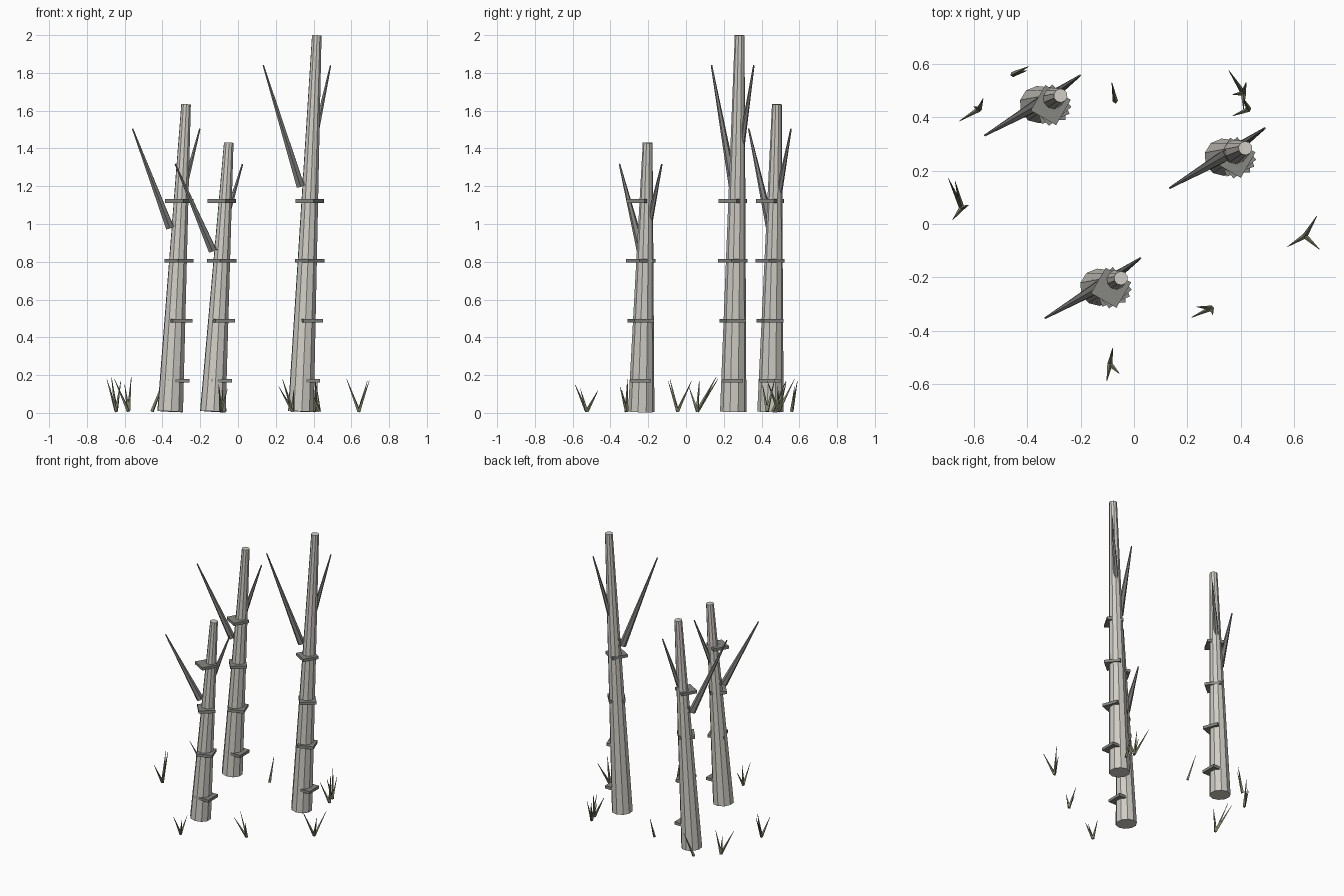
import bpy, bmesh, math
from mathutils import Vector, Matrix

if "Cube" in bpy.data.objects:
    bpy.data.objects.remove(bpy.data.objects["Cube"])


def material(name, rgb):
    m = bpy.data.materials.new(name)
    m.diffuse_color = (*rgb, 1)
    m.use_nodes = True
    m.node_tree.nodes["Principled BSDF"].inputs["Base Color"].default_value = m.diffuse_color
    return m


BARK = material("pale grey bark", (0.63, 0.61, 0.56))
BRANCH = material("dark grey branch", (0.22, 0.22, 0.21))
SHELF = material("grey shelf", (0.24, 0.24, 0.225))
GRASS = material("dull olive grass", (0.22, 0.24, 0.14))


def finish(name, bm, mat):
    me = bpy.data.meshes.new(name)
    bm.to_mesh(me)
    bm.free()
    me.materials.append(mat)
    ob = bpy.data.objects.new(name, me)
    bpy.context.collection.objects.link(ob)


def add_rod(bm, p, q, r1, r2, sides):
    """Tapered flat-sided rod from p to q."""
    p, q = Vector(p), Vector(q)
    d = q - p
    mat = Matrix.Translation((p + q) / 2) @ d.to_track_quat('Z', 'Y').to_matrix().to_4x4()
    bmesh.ops.create_cone(bm, cap_ends=True, segments=sides, radius1=r1,
                          radius2=r2, depth=d.length, matrix=mat)


def rod(name, p, q, r1, r2, sides, mat):
    bm = bmesh.new()
    add_rod(bm, p, q, r1, r2, sides)
    finish(name, bm, mat)


# Leaning dead trees: base x, base y, height
trees = [(0.331, 0.25, 2.0), (-0.361, 0.447, 1.635), (-0.135, -0.237, 1.432)]
for i, (x, y, h) in enumerate(trees, 1):
    rod(f"trunk_{i}", (x + 0.002, y, 0.007), (x + 0.086, y + 0.034, h - 0.001),
        0.070, 0.026, 10, BARK)
    # Pair of bare branches spreading from one fork
    for side, s, inset in (("left", -1, 0.0), ("right", 1, 0.022)):
        rod(f"branch_{side}_{i}", (x + inset, y + inset / 2, 0.60 * h),
            (x - 0.019 + s * 0.178, y - 0.003 + s * 0.112, 0.92 * h),
            0.024, 0.004, 6, BRANCH)
    # Thin square shelves, each turned a little further than the last
    for k in range(4):
        bm = bmesh.new()
        bmesh.ops.create_cube(bm, size=1, matrix=(
            Matrix.Translation((x + 0.049, y - 0.002, 0.170 + 0.3175 * k))
            @ Matrix.Rotation(math.radians(20 * k), 4, 'Z')
            @ Matrix.Diagonal((0.11, 0.11, 0.02, 1))))
        finish(f"shelf_{i}_{k + 1}", bm, SHELF)

# Grass tufts: base point, then blade tips
tufts = [
    ((-0.455, 0.56), [(-0.395, 0.59, 0.17), (-0.40, 0.575, 0.14)]),
    ((-0.58, 0.43), [(-0.655, 0.385, 0.18), (-0.565, 0.47, 0.19), (-0.60, 0.44, 0.15)]),
    ((-0.645, 0.06), [(-0.695, 0.17, 0.18), (-0.68, 0.015, 0.14),
                      (-0.62, 0.07, 0.17), (-0.67, 0.16, 0.19)]),
    ((-0.07, 0.46), [(-0.083, 0.53, 0.17), (-0.08, 0.51, 0.13)]),
    ((0.41, 0.49), [(0.355, 0.575, 0.18), (0.42, 0.53, 0.16),
                    (0.37, 0.485, 0.14), (0.41, 0.43, 0.17)]),
    ((0.43, 0.43), [(0.37, 0.405, 0.15), (0.41, 0.47, 0.18)]),
    ((0.64, -0.045), [(0.685, 0.03, 0.17), (0.575, -0.085, 0.18), (0.695, -0.095, 0.17)]),
    ((0.29, -0.315), [(0.215, -0.35, 0.14), (0.235, -0.31, 0.18), (0.295, -0.34, 0.12)]),
    ((-0.09, -0.525), [(-0.08, -0.465, 0.12), (-0.102, -0.588, 0.15), (-0.055, -0.56, 0.13)]),
]
for i, ((x, y), tips) in enumerate(tufts, 1):
    bm = bmesh.new()
    for tip in tips:
        add_rod(bm, (x, y, 0.008), tip, 0.010, 0.001, 4)
    finish(f"grass_tuft_{i}", bm, GRASS)
